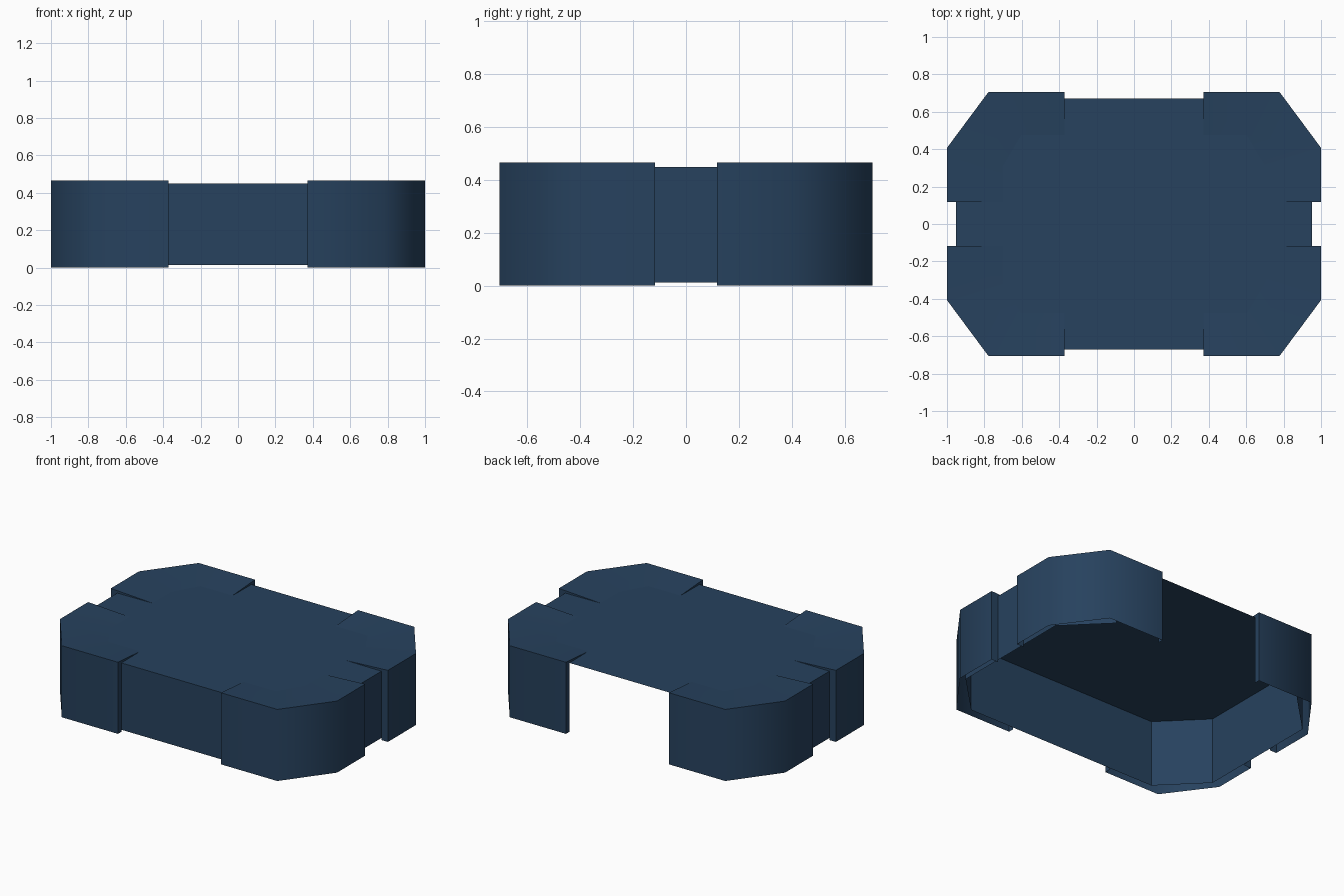
import bpy, bmesh, math

if "Cube" in bpy.data.objects:
    bpy.data.objects.remove(bpy.data.objects["Cube"])

blue = bpy.data.materials.new("dark_blue")
blue.diffuse_color = (0.02, 0.054, 0.112, 1)
blue.use_nodes = True
blue.node_tree.nodes["Principled BSDF"].inputs["Base Color"].default_value = blue.diffuse_color


def make_object(name, bm):
    mesh = bpy.data.meshes.new(name)
    bm.to_mesh(mesh)
    bm.free()
    mesh.materials.append(blue)
    obj = bpy.data.objects.new(name, mesh)
    bpy.context.collection.objects.link(obj)
    return obj


# Body: chamfered lid, open underneath and along the back
X, Y, C = 0.953, 0.67, 0.257
Z0, Z1 = 0.013, 0.449
outline = [(X - C, Y), (-X + C, Y), (-X, Y - C), (-X, -Y + C),
           (-X + C, -Y), (X - C, -Y), (X, -Y + C), (X, Y - C)]
bm = bmesh.new()
low = [bm.verts.new((x, y, Z0)) for x, y in outline]
high = [bm.verts.new((x, y, Z1)) for x, y in outline]
bm.faces.new(high)
for i in range(1, 8):  # side 0 is the missing back wall
    j = (i + 1) % 8
    bm.faces.new((low[i], low[j], high[j], high[i]))
make_object("body", bm)

# Corner braces: outer wall plus a top plate that slopes down to the body
outer = [(0.372, 0.706), (0.778, 0.706), (1.0, 0.407), (1.0, 0.117)]
inner = [(0.372, 0.475), (0.604, 0.475), (0.702, 0.31), (0.702, 0.117)]
ends = {0: (0.372, Y), 3: (X, 0.117)}
TOP = 0.467


def brace(name, sx, sy):
    bm = bmesh.new()

    def ring(points, z):
        return [bm.verts.new((x * sx, y * sy, z)) for x, y in points]

    def face(verts):
        # reverse the winding on mirrored corners
        bm.faces.new(verts if sx * sy > 0 else verts[::-1])

    bottom, top, lip = ring(outer, 0), ring(outer, TOP), ring(inner, Z1 + 0.002)
    for i in range(3):
        face([bottom[i + 1], bottom[i], top[i], top[i + 1]])
        face([top[i + 1], top[i], lip[i], lip[i + 1]])
    # end caps close the gap between the brace and the body wall
    for i, p in ends.items():
        a, b = ring([p], Z1)[0], ring([p], 0)[0]
        cap = [bottom[i], top[i], lip[i], a, b]
        face(cap[::-1] if i == 0 else cap)
    bm.normal_update()
    obj = make_object(name, bm)
    bpy.ops.object.select_all(action='DESELECT')
    obj.select_set(True)
    bpy.context.view_layer.objects.active = obj
    bpy.ops.object.shade_smooth_by_angle(angle=math.radians(60))


for sx, side in ((-1, "left"), (1, "right")):
    for sy, end in ((-1, "front"), (1, "back")):
        brace(f"{end}_{side}_corner_brace", sx, sy)
